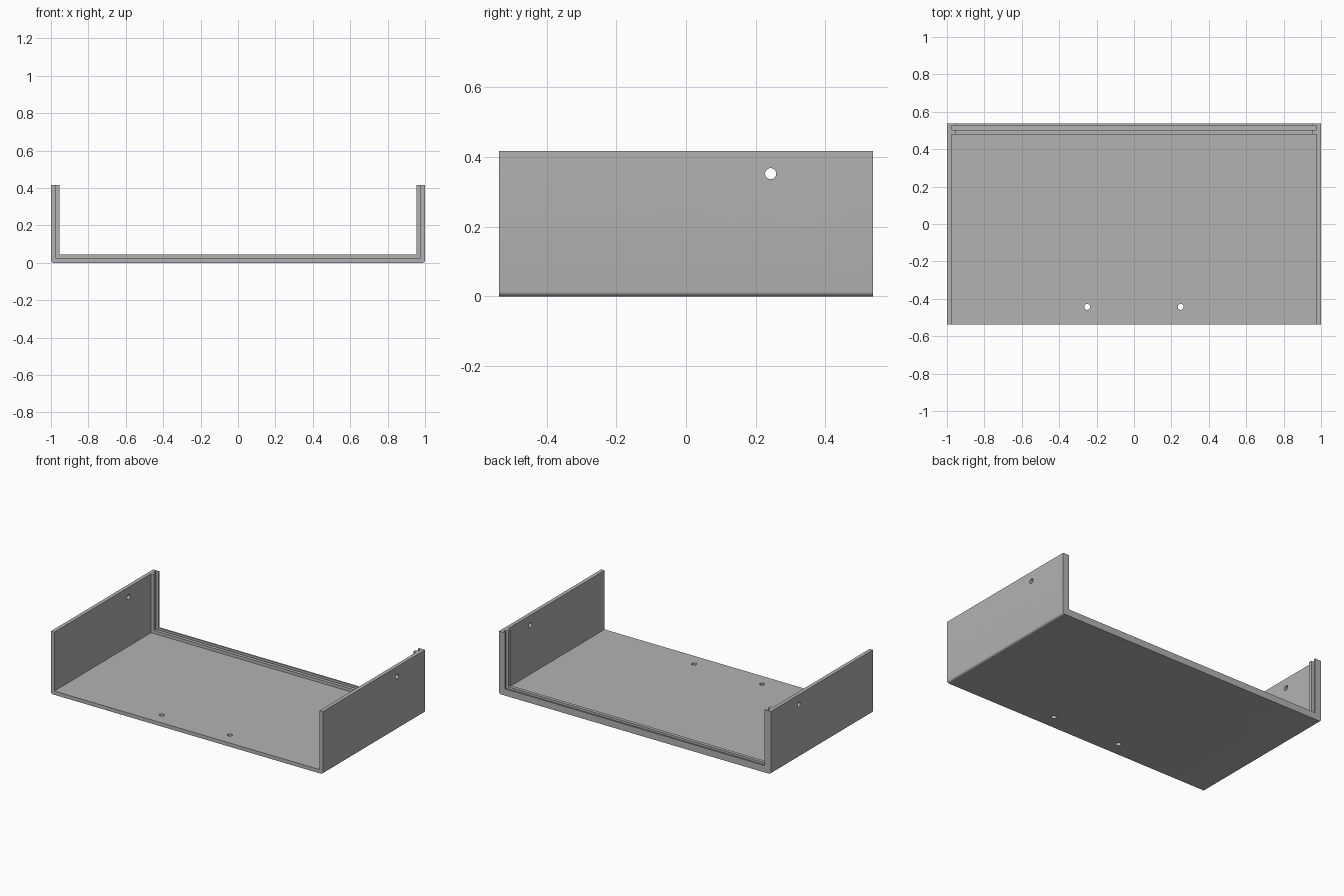
import bpy
import bmesh
from math import radians
from mathutils import Matrix, Vector

cube = bpy.data.objects.get("Cube")
if cube:
    bpy.data.objects.remove(cube)

HALF_X, HALF_Y, HEIGHT = 1.0, 0.537, 0.417
WALL, RIB = 0.025, 0.045
HOLE_RADIUS = 0.016

grey = bpy.data.materials.new("plain grey")
grey.use_nodes = True
colour = (0.45, 0.45, 0.45, 1)
grey.diffuse_color = colour
grey.node_tree.nodes["Principled BSDF"].inputs["Base Color"].default_value = colour


def make_object(name, bm):
    mesh = bpy.data.meshes.new(name)
    bm.to_mesh(mesh)
    bm.free()
    obj = bpy.data.objects.new(name, mesh)
    bpy.context.collection.objects.link(obj)
    mesh.materials.append(grey)
    return obj


def box_mesh(low, high):
    low, high = Vector(low), Vector(high)
    bm = bmesh.new()
    bmesh.ops.create_cube(bm, size=1, matrix=Matrix.Translation((low + high) / 2)
                          @ Matrix.Diagonal((*(high - low), 1)))
    return bm


def cylinder_mesh(centre, depth, rotation):
    bm = bmesh.new()
    bmesh.ops.create_cone(bm, cap_ends=True, segments=32, radius1=HOLE_RADIUS,
                          radius2=HOLE_RADIUS, depth=depth,
                          matrix=Matrix.Translation(centre) @ rotation)
    return bm


def cut(target, bm):
    cutter = make_object("cutter", bm)
    cutter.hide_render = True
    mod = target.modifiers.new("cut", 'BOOLEAN')
    mod.operation = 'DIFFERENCE'
    mod.solver = 'EXACT'
    mod.object = cutter
    bpy.ops.object.modifier_apply(modifier=mod.name)
    bpy.data.objects.remove(cutter)


# Solid block with rounded lower long edges
bm = box_mesh((-HALF_X, -HALF_Y, 0), (HALF_X, HALF_Y, HEIGHT))
lower = [e for e in bm.edges
         if all(v.co.z < 0.001 for v in e.verts)
         and abs(e.verts[0].co.x - e.verts[1].co.x) < 0.001]
bmesh.ops.bevel(bm, geom=lower, offset=0.014, segments=5, profile=0.5, affect='EDGES')
tray = make_object("tray_shell", bm)
bpy.context.view_layer.objects.active = tray
tray.select_set(True)

# Hollow out: rib opening, main bay, panel slot between the two ribs
for inset, start, end in ((RIB, -1, 1), (WALL, -1, 0.479), (WALL, 0.502, 0.527)):
    cut(tray, box_mesh((inset - HALF_X, start, inset), (HALF_X - inset, end, 1)))

# Side screw holes and floor screw holes
cut(tray, cylinder_mesh((0, 0.243, 0.352), 3, Matrix.Rotation(radians(90), 4, 'Y')))
for x in (-0.25, 0.25):
    cut(tray, cylinder_mesh((x, -0.443, 0), 0.3, Matrix.Identity(4)))

bpy.ops.object.shade_smooth_by_angle(angle=radians(30))
